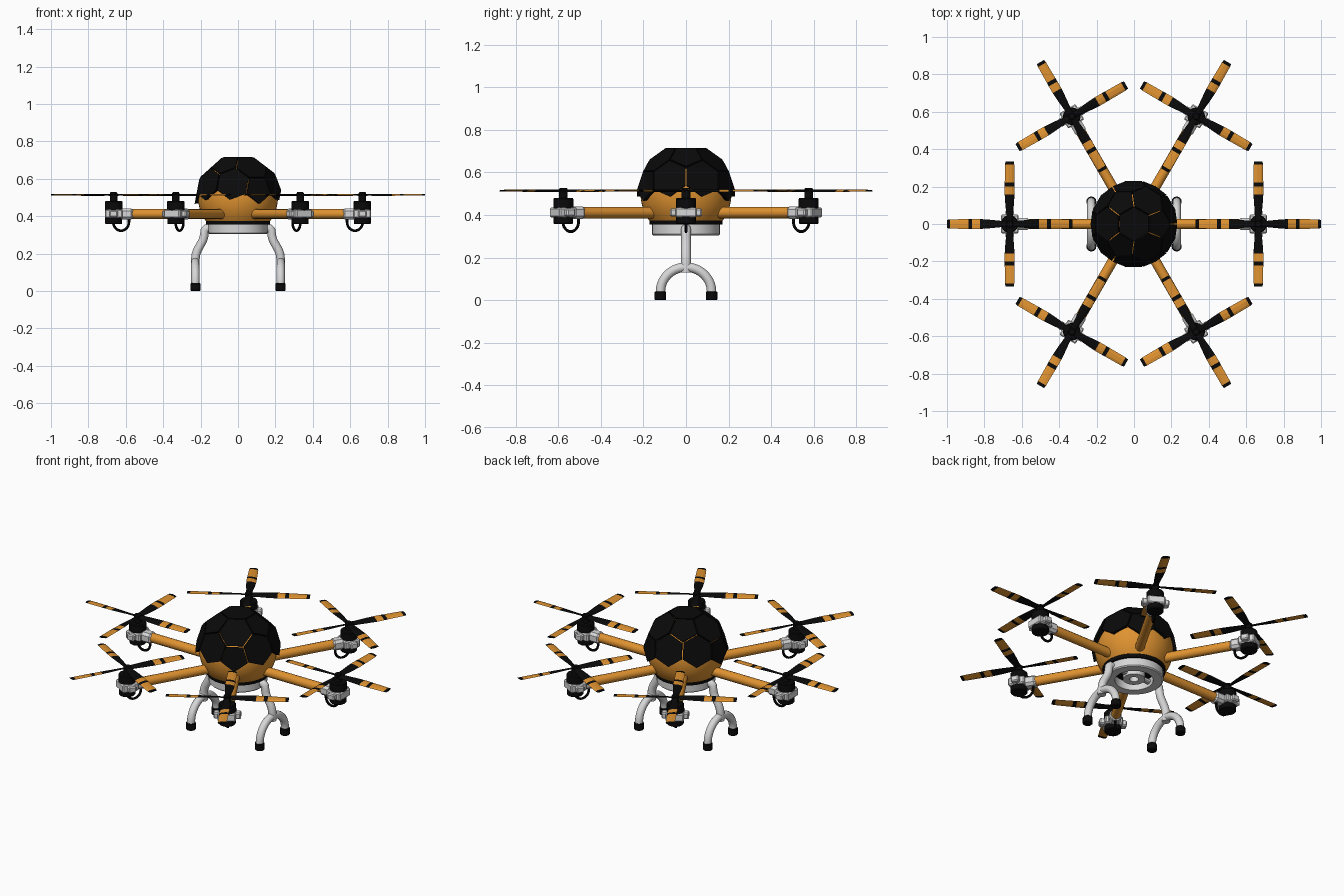
import bpy, bmesh, math
from mathutils import Vector, Matrix

if "Cube" in bpy.data.objects:
    bpy.data.objects.remove(bpy.data.objects["Cube"])


def mat(name, c):
    m = bpy.data.materials.new(name)
    m.diffuse_color = (*c, 1)
    m.use_nodes = True
    m.node_tree.nodes["Principled BSDF"].inputs["Base Color"].default_value = m.diffuse_color
    return m


ORANGE = mat("orange", (0.74, 0.29, 0.03))
BLACK = mat("black", (0.003, 0.003, 0.003))
GREY = mat("light_grey", (0.68, 0.68, 0.68))


def add(name, bm, mats, smooth=False, xf=None):
    bmesh.ops.recalc_face_normals(bm, faces=bm.faces)
    me = bpy.data.meshes.new(name)
    bm.to_mesh(me)
    bm.free()
    return place(name, me, mats, smooth, xf)


def place(name, me, mats, smooth=False, xf=None):
    for m in mats:
        me.materials.append(m)
    ob = bpy.data.objects.new(name, me)
    bpy.context.collection.objects.link(ob)
    if xf:
        ob.matrix_world = xf
    if smooth:
        bpy.ops.object.select_all(action='DESELECT')
        bpy.context.view_layer.objects.active = ob
        ob.select_set(True)
        bpy.ops.object.shade_smooth_by_angle(angle=math.radians(35))
    return ob


def lathe(name, profile, m, loc=(0, 0), n=32, xf=None, closed=False):
    """Spin (radius, z) points about a vertical axis."""
    bm = bmesh.new()
    rings = [[bm.verts.new((loc[0] + r * math.cos(2 * math.pi * i / n),
                            loc[1] + r * math.sin(2 * math.pi * i / n), z))
              for i in range(n)] for r, z in profile]
    pairs = list(zip(rings, rings[1:]))
    if closed:
        pairs.append((rings[-1], rings[0]))
    else:
        bm.faces.new(rings[0])
        bm.faces.new(rings[-1])
    for a, b in pairs:
        for i in range(n):
            j = (i + 1) % n
            bm.faces.new((a[i], a[j], b[j], b[i]))
    return add(name, bm, [m], True, xf)


def box(name, size, loc, m, xf=None, bevel=0.006):
    bm = bmesh.new()
    bmesh.ops.create_cube(bm, size=1, matrix=Matrix.Translation(loc) @ Matrix.Diagonal((*size, 1)))
    bmesh.ops.bevel(bm, geom=bm.edges[:], offset=bevel, segments=1, affect='EDGES')
    return add(name, bm, [m], False, xf)


def tube(name, pts, r, m, xf=None, res=4):
    cu = bpy.data.curves.new(name, 'CURVE')
    cu.dimensions = '3D'
    cu.bevel_depth, cu.bevel_resolution, cu.use_fill_caps = r, res, True
    sp = cu.splines.new('POLY')
    sp.points.add(len(pts) - 1)
    for p, q in zip(sp.points, pts):
        p.co = (*q, 1)
    tmp = bpy.data.objects.new(name + "_path", cu)
    me = bpy.data.meshes.new_from_object(tmp)
    bpy.data.objects.remove(tmp)
    me.materials.clear()
    return place(name, me, [m], True, xf)


# Dome: ball of hexagons and pentagons with a hexagon on top
def panel_ball():
    ico = bmesh.new()
    bmesh.ops.create_icosphere(ico, subdivisions=1, radius=1)
    ico.faces.ensure_lookup_table()
    f = ico.faces[0]
    q = f.calc_center_median().rotation_difference(Vector((0, 0, 1)))
    p = q @ f.verts[0].co
    rot = Matrix.Rotation(-math.atan2(p.y, p.x), 3, 'Z') @ q.to_matrix()
    bm = bmesh.new()
    for e in ico.edges:
        a, b = (rot @ v.co for v in e.verts)
        for t in (1 / 3, 2 / 3):
            bm.verts.new(a.lerp(b, t).normalized())
    ico.free()
    bmesh.ops.convex_hull(bm, input=bm.verts[:])
    bmesh.ops.dissolve_limit(bm, angle_limit=0.02, verts=bm.verts[:], edges=bm.edges[:])
    return bm


# Black panels with narrow gaps on the upper half
CZ = 0.50
ball = panel_ball()
plates = bmesh.new()
for f in ball.faces:
    c = f.calc_center_median()
    if c.z > 0.02:
        ring = [c.lerp(v.co, 0.955) for v in f.verts]
        lo, hi = ([plates.verts.new(p * s + Vector((0, 0, CZ))) for p in ring] for s in (0.212, 0.236))
        plates.faces.new(lo)
        plates.faces.new(hi)
        for i in range(len(ring)):
            j = (i + 1) % len(ring)
            plates.faces.new((lo[i], lo[j], hi[j], hi[i]))
ball.free()
add("dome_panels", plates, [BLACK])

# Smooth orange shell under the panels, cut flat at the bottom
R = 0.2135
a0 = math.asin(-0.125 / R)
lathe("body_shell", [(R * math.cos(a), CZ + R * math.sin(a))
                     for a in (a0 + (1.55 - a0) * i / 20 for i in range(21))], ORANGE, n=48)

# Base rings and underside
lathe("base_band", [(0.17, 0.355), (0.172, 0.36), (0.172, 0.385), (0.165, 0.392)], BLACK)
lathe("base_ring", [(0.105, 0.305), (0.154, 0.305), (0.16, 0.311), (0.16, 0.357), (0.105, 0.357)],
      GREY, closed=True)
lathe("centre_ring", [(0.025, 0.312), (0.06, 0.312), (0.06, 0.357), (0.025, 0.357)], GREY, closed=True)
for s in (-1, 1):
    box("base_spoke", (0.06, 0.03, 0.025), (s * 0.083, 0, 0.335), GREY)

# Landing legs: bent post, arch and two rubber feet on each side
for side, s in (("left", -1), ("right", 1)):
    post = [(0.14, 0.335), (0.168, 0.335), (0.178, 0.325), (0.181, 0.295), (0.188, 0.27),
            (0.216, 0.22), (0.225, 0.195), (0.228, 0.17), (0.228, 0.13)]
    tube(side + "_leg_post", [(s * x, 0, z) for x, z in post], 0.023, GREY)
    arch = [(s * 0.228, -0.12, 0.02)]
    arch += [(s * 0.228, -0.12 * math.cos(a * math.pi / 20), 0.04 + 0.115 * math.sin(a * math.pi / 20))
             for a in range(21)]
    arch += [(s * 0.228, 0.12, 0.02)]
    tube(side + "_leg_arch", arch, 0.022, GREY)
    for end, y in (("front", -0.12), ("back", 0.12)):
        lathe(f"{side}_{end}_foot", [(0.023, 0), (0.027, 0.004), (0.027, 0.038), (0.024, 0.042)],
              BLACK, (s * 0.228, y), 16)


# Four striped, pitched blades around one hub
def blades():
    bm = bmesh.new()
    # distance, width, pitch in degrees, colour of the band that follows
    stations = [(0.005, 0.034, 16, 1), (0.05, 0.036, 16, 1), (0.10, 0.046, 13, 1), (0.158, 0.054, 11, 0),
                (0.200, 0.054, 10, 1), (0.221, 0.053, 9, 0), (0.318, 0.050, 7, 1), (0.335, 0.044, 6, 1)]
    for k in range(4):
        rot = Matrix.Rotation(k * math.pi / 2, 3, 'Z')
        rings = []
        for d, w, pitch, _ in stations:
            T = Matrix.Rotation(math.radians(pitch), 3, 'X')
            rings.append([bm.verts.new(rot @ (Vector((d, 0, 0)) + T @ Vector((0, y * w, z))))
                          for y, z in ((-0.5, 0), (-0.15, -0.003), (0.5, 0), (0.15, 0.004), (-0.25, 0.004))])
        bm.faces.new(rings[0]).material_index = 1
        bm.faces.new(rings[-1]).material_index = 1
        for a, b, st in zip(rings, rings[1:], stations):
            for i in range(5):
                j = (i + 1) % 5
                bm.faces.new((a[i], a[j], b[j], b[i])).material_index = st[3]
    return bm


# Six arms with clamp, motor, wire loop and rotor
HUB = 0.665
for n in range(6):
    X = Matrix.Rotation(n * math.pi / 3, 4, 'Z')
    t = f"_{n + 1}"
    tube("arm" + t, [(0.08, 0, 0.412), (0.64, 0, 0.412)], 0.027, ORANGE, X)
    box("motor_mount" + t, (0.094, 0.10, 0.046), (HUB, 0, 0.412), GREY, X)
    box("mount_crossbar" + t, (0.045, 0.15, 0.036), (HUB, 0, 0.412), GREY, X)
    box("arm_clamp" + t, (0.075, 0.064, 0.06), (HUB - 0.07, 0, 0.411), GREY, X, 0.014)
    lathe("motor" + t, [(0.044, 0.43), (0.047, 0.434), (0.047, 0.476), (0.043, 0.481)], BLACK, (HUB, 0), 20, X)
    lathe("motor_base" + t, [(0.042, 0.357), (0.046, 0.362), (0.046, 0.392)], BLACK, (HUB, 0), 20, X)
    lathe("rotor_shaft" + t, [(0.02, 0.475), (0.02, 0.523), (0.016, 0.528)], BLACK, (HUB, 0), 16, X)
    loop = [(HUB - 0.04 + 0.042 * math.cos(a), 0, 0.368 + 0.046 * math.sin(a))
            for a in (-math.pi * i / 12 for i in range(13))]
    tube("motor_wire" + t, loop + [(HUB - 0.082, 0, 0.39)], 0.007, BLACK, X, 2)
    add("rotor_blades" + t, blades(), [ORANGE, BLACK], False, X @ Matrix.Translation((HUB, 0, 0.514)))
